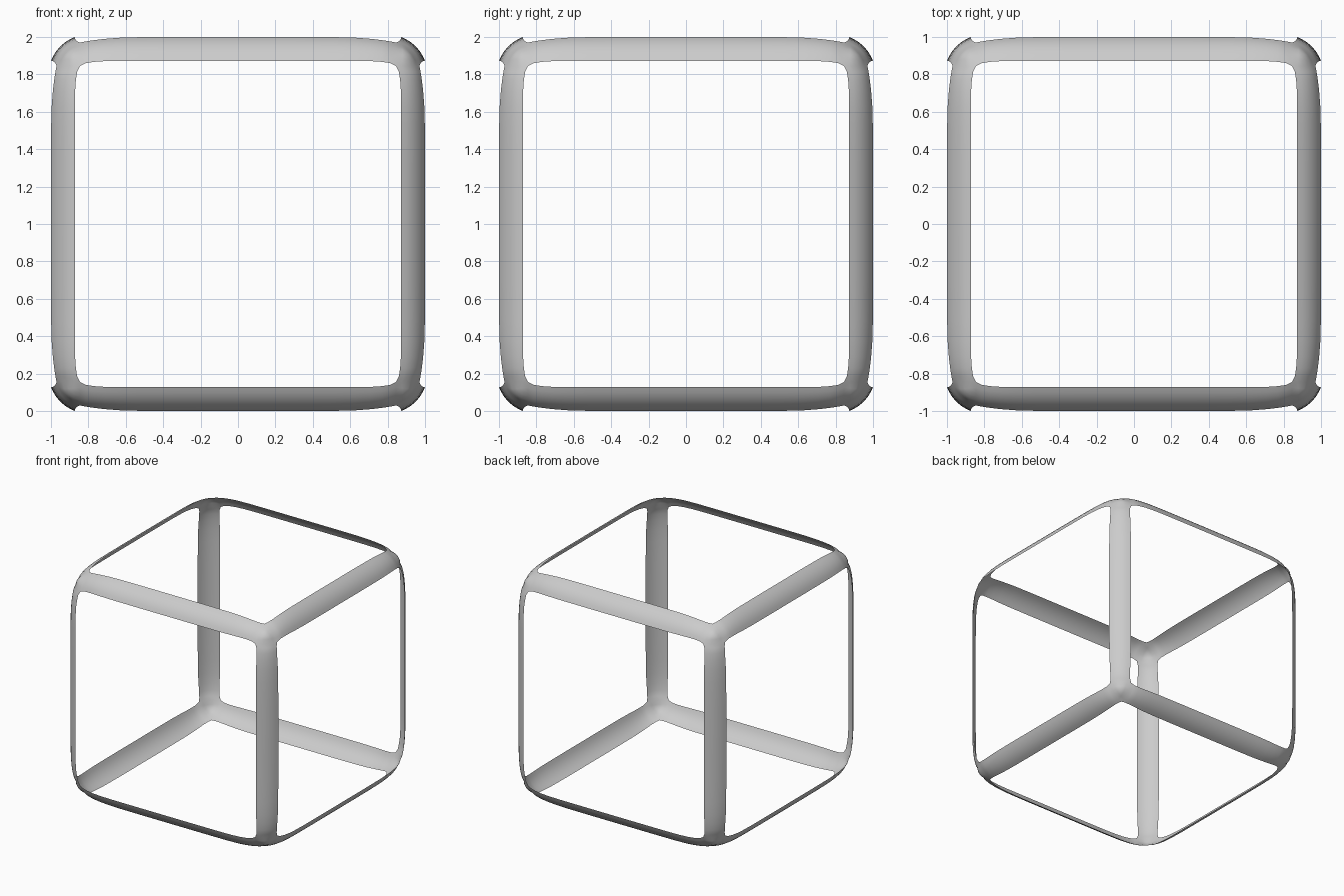
import bpy, bmesh
from mathutils import Vector
from itertools import product

if "Cube" in bpy.data.objects:
    bpy.data.objects.remove(bpy.data.objects["Cube"])

BULGE = 0.014   # how far the edge strips crown outwards
N = 6           # segments across a strip
# opening outline from mid-edge to corner: along, sideways, outwards
RIM = [(0, .872, 1), (.3, .872, 1), (.52, .872, .999), (.63, .872, .996),
       (.71, .871, .990), (.77, .867, .983), (.815, .860, .976), (.845, .845, .970)]
CORNER = RIM[-1]

bm = bmesh.new()


def add_face(points):
    face = bm.faces.new([bm.verts.new(p) for p in points])
    face.normal_update()
    if face.normal.dot(face.calc_center_median()) < 0:
        face.normal_flip()
    face.smooth = True


def strip_point(rim, s):
    u, side, out = rim
    b = BULGE * 4 * s * (1 - s)
    return (out + (side - out) * s + b, side + (out - side) * s + b, u)


def corner_point(i, j):
    w = (i / N, j / N, (N - i - j) / N)
    side, out = CORNER[1:]
    crown = 27 * w[0] * w[1] * w[2] * .009
    p = []
    for k in range(3):
        a, b, c = w[k], w[(k + 1) % 3], w[(k + 2) % 3]
        p.append(side + (out - side) * a + 4 * BULGE * a * (b + c) + crown)
    return p


# one octant: three half strips and the corner patch, mirrored eight ways
for signs in product((1, -1), repeat=3):
    def place(p, turn=0):
        return Vector([p[(k + turn) % 3] * signs[k] for k in range(3)])
    for turn in range(3):
        for r0, r1 in zip(RIM, RIM[1:]):
            for k in range(N):
                s, t = k / N, (k + 1) / N
                add_face([place(strip_point(r, q), turn)
                          for r, q in ((r0, s), (r0, t), (r1, t), (r1, s))])
    for i in range(N):
        for j in range(N - i):
            add_face([place(corner_point(*q)) for q in ((i, j), (i + 1, j), (i, j + 1))])
            if i + j < N - 1:
                add_face([place(corner_point(*q))
                          for q in ((i + 1, j), (i + 1, j + 1), (i, j + 1))])

bmesh.ops.remove_doubles(bm, verts=bm.verts, dist=.0005)
bmesh.ops.translate(bm, verts=bm.verts, vec=(0, 0, 1))

# open cube frame
mesh = bpy.data.meshes.new("cube_frame")
bm.to_mesh(mesh)
bm.free()
bpy.context.collection.objects.link(bpy.data.objects.new("cube_frame", mesh))
